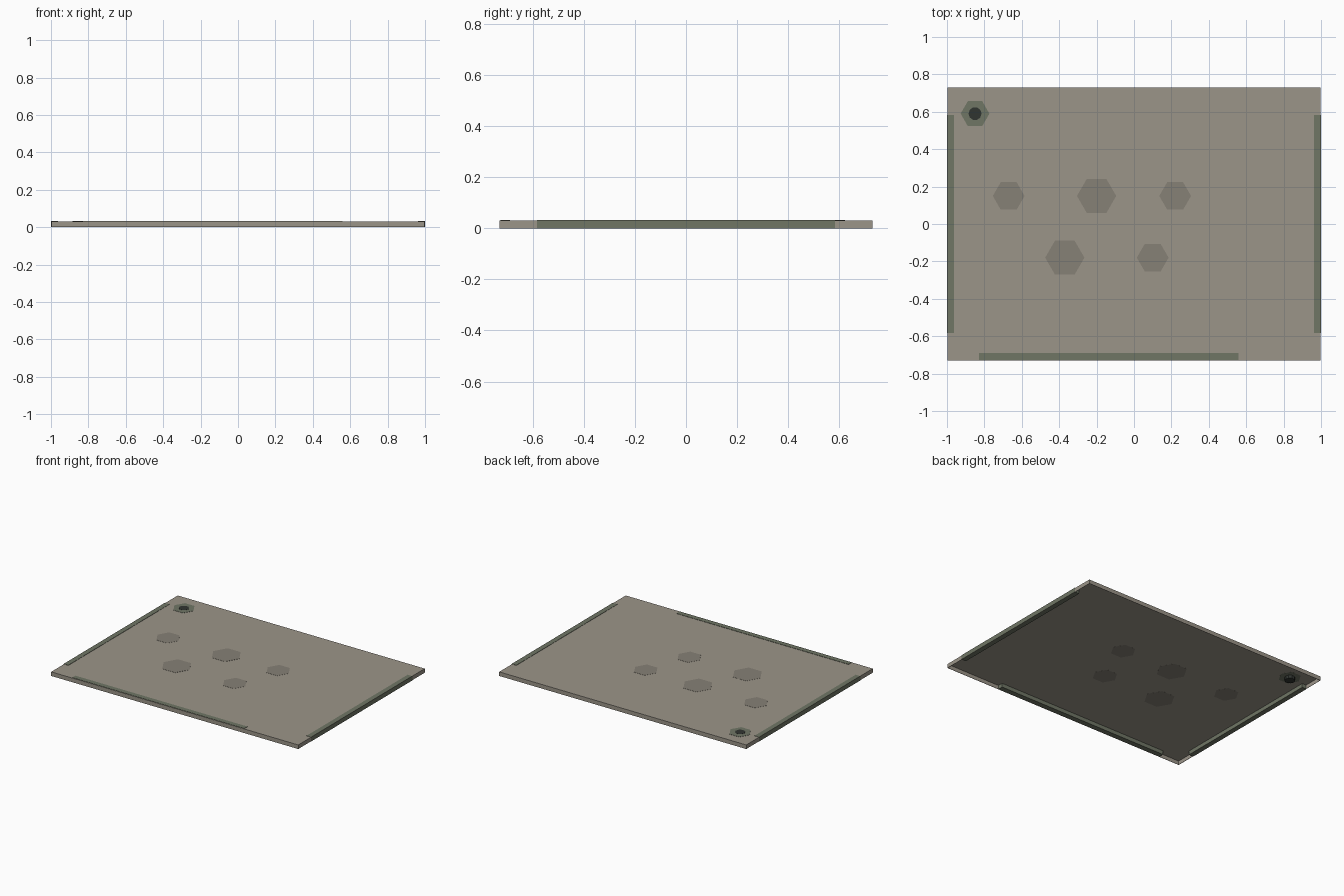
import bpy, bmesh, math

if "Cube" in bpy.data.objects:
    bpy.data.objects.remove(bpy.data.objects["Cube"])

def material(name, rgb):
    m = bpy.data.materials.new(name)
    m.diffuse_color = (*rgb, 1)
    m.use_nodes = True
    m.node_tree.nodes["Principled BSDF"].inputs["Base Color"].default_value = m.diffuse_color
    return m

TAN = material("warm_grey", (0.33, 0.30, 0.25))
DIM = material("dim_grey", (0.24, 0.22, 0.18))
GREEN = material("grey_green", (0.16, 0.18, 0.13))
DARK = material("dark", (0.03, 0.035, 0.03))

def finish(name, bm, mat):
    me = bpy.data.meshes.new(name)
    bm.to_mesh(me)
    bm.free()
    ob = bpy.data.objects.new(name, me)
    me.materials.append(mat)
    bpy.context.collection.objects.link(ob)
    return ob

def box(name, lo, hi, mat, open_bottom=False):
    bm = bmesh.new()
    bmesh.ops.create_cube(bm, size=1)
    for v in bm.verts:
        v.co = [(a + b) / 2 + c * (b - a) for a, b, c in zip(lo, hi, v.co)]
    if open_bottom:
        bm.normal_update()
        bottom = [f for f in bm.faces if f.normal.z < -0.9]
        bmesh.ops.delete(bm, geom=bottom, context='FACES_ONLY')
    return finish(name, bm, mat)

def prism(name, x, y, r, z0, z1, mat, sides=6):
    bm = bmesh.new()
    ring = [bm.verts.new((x + r * math.cos(2 * math.pi * i / sides),
                          y + r * math.sin(2 * math.pi * i / sides), z0))
            for i in range(sides)]
    base = bm.faces.new(ring)
    ext = bmesh.ops.extrude_face_region(bm, geom=[base], use_keep_orig=True)
    for v in ext["geom"]:
        if isinstance(v, bmesh.types.BMVert):
            v.co.z = z1
    bmesh.ops.recalc_face_normals(bm, faces=bm.faces[:])
    return finish(name, bm, mat)

# Shallow panel: flat top with a turned-down rim, hollow underneath
panel = box("panel", (-0.998, -0.73, 0), (0.998, 0.73, 0.03), TAN, True)
solid = panel.modifiers.new("thickness", 'SOLIDIFY')
solid.thickness = 0.003
solid.offset = -1

# Edge strips on the two sides and the front
for side, s in (("left", -1), ("right", 1)):
    x0, x1 = sorted((s * 0.963, s * 1.0))
    box(side + "_strip", (x0, -0.583, 0), (x1, 0.583, 0.032), GREEN)
box("front_strip", (-0.83, -0.727, 0), (0.56, -0.69, 0.032), GREEN)

# Thin hexagonal pads on the top
pads = [(-0.67, 0.15, 0.085), (-0.2, 0.15, 0.105), (0.22, 0.15, 0.085),
        (-0.37, -0.18, 0.105), (0.1, -0.18, 0.085)]
for i, (x, y, r) in enumerate(pads):
    prism(f"hex_pad_{i + 1}", x, y, r, 0.028, 0.031, DIM)

# Corner fastener: hexagonal washer with a dark pin through it
prism("corner_washer", -0.85, 0.59, 0.077, 0.028, 0.0315, GREEN)
prism("corner_pin", -0.85, 0.59, 0.035, 0.005, 0.0325, DARK, 10)
